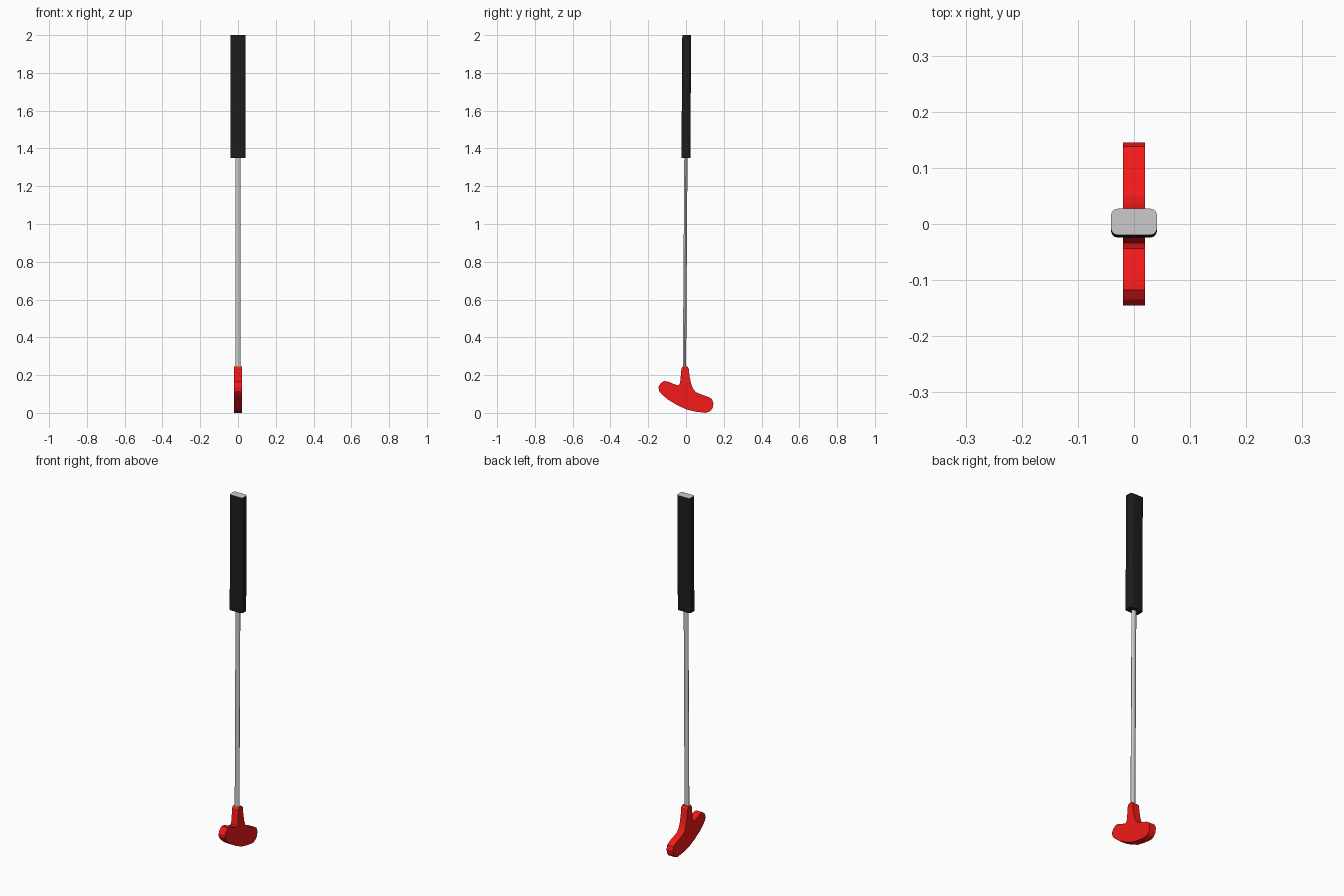
import bpy, bmesh, math
from mathutils import Vector

if "Cube" in bpy.data.objects:
    bpy.data.objects.remove(bpy.data.objects["Cube"])


def material(name, color):
    m = bpy.data.materials.new(name)
    m.diffuse_color = color
    m.use_nodes = True
    m.node_tree.nodes["Principled BSDF"].inputs["Base Color"].default_value = m.diffuse_color
    return m


def prism(name, bottom, top, mats=(), cap_mat=0, smooth=None):
    """Closed solid between two matching rings of points."""
    bm = bmesh.new()
    a = [bm.verts.new(p) for p in bottom]
    b = [bm.verts.new(p) for p in top]
    n = len(a)
    for i in range(n):
        bm.faces.new((a[i], a[(i + 1) % n], b[(i + 1) % n], b[i]))
    bm.faces.new(a[::-1])
    bm.faces.new(b).material_index = cap_mat
    bmesh.ops.recalc_face_normals(bm, faces=bm.faces)
    me = bpy.data.meshes.new(name)
    bm.to_mesh(me)
    bm.free()
    for m in mats:
        me.materials.append(m)
    ob = bpy.data.objects.new(name, me)
    bpy.context.collection.objects.link(ob)
    if smooth:
        bpy.context.view_layer.objects.active = ob
        ob.select_set(True)
        bpy.ops.object.shade_smooth_by_angle(angle=math.radians(smooth))
        ob.select_set(False)
    return ob


def lean(z):
    """Shaft and grip tilt slightly towards +y going up."""
    return -0.0085 + 0.0068 * (z - 0.2)


def ring(section, z):
    return [Vector((x, y + lean(z), z)) for x, y in section]


red = material("red", (0.9, 0.01, 0.01, 1))
black = material("black", (0.012, 0.012, 0.014, 1))
grey = material("grey", (0.6, 0.6, 0.6, 1))
yellow = material("yellow", (0.75, 0.65, 0.1, 1))

# Head: side profile (y, z) extruded across x
profile = [(-0.024, 0.236), (-0.017, 0.246), (0.006, 0.246), (0.014, 0.236),
           (0.019, 0.195), (0.027, 0.155), (0.037, 0.128), (0.052, 0.110),
           (0.085, 0.096), (0.122, 0.083), (0.138, 0.072), (0.145, 0.050),
           (0.141, 0.025), (0.127, 0.008), (0.105, 0.0), (0.055, 0.006),
           (0.005, 0.017), (-0.045, 0.040), (-0.095, 0.070), (-0.130, 0.100),
           (-0.143, 0.117), (-0.145, 0.138), (-0.135, 0.156), (-0.118, 0.168),
           (-0.098, 0.167), (-0.065, 0.153), (-0.044, 0.146), (-0.034, 0.150),
           (-0.030, 0.170)]
prism("putter_head", [(-0.02, y, z) for y, z in profile],
      [(0.02, y, z) for y, z in profile], [red], smooth=25)

# Collar: thin yellowish plate where the shaft enters the neck
collar = [(-0.017, -0.009), (0.017, -0.009), (0.017, 0.009), (-0.017, 0.009)]
prism("neck_collar", ring(collar, 0.243), ring(collar, 0.248), [yellow])

# Shaft: flattened oval tube
oval = [(0.014 * math.cos(t * math.pi / 6), 0.0085 * math.sin(t * math.pi / 6))
        for t in range(12)]
prism("shaft", ring(oval, 0.20), ring(oval, 1.38), [grey], smooth=40)

# Grip: rounded rectangular section with a grey top
r, hx, hy = 0.012, 0.041, 0.0235
section = []
for k, (sx, sy) in enumerate(((1, 1), (-1, 1), (-1, -1), (1, -1))):
    for j in range(4):
        a = math.radians(90 * k + 30 * j)
        section.append((sx * (hx - r) + r * math.cos(a),
                        sy * (hy - r) + r * math.sin(a)))
prism("grip", ring(section, 1.35), ring(section, 2.0), [black, grey],
      cap_mat=1, smooth=40)
